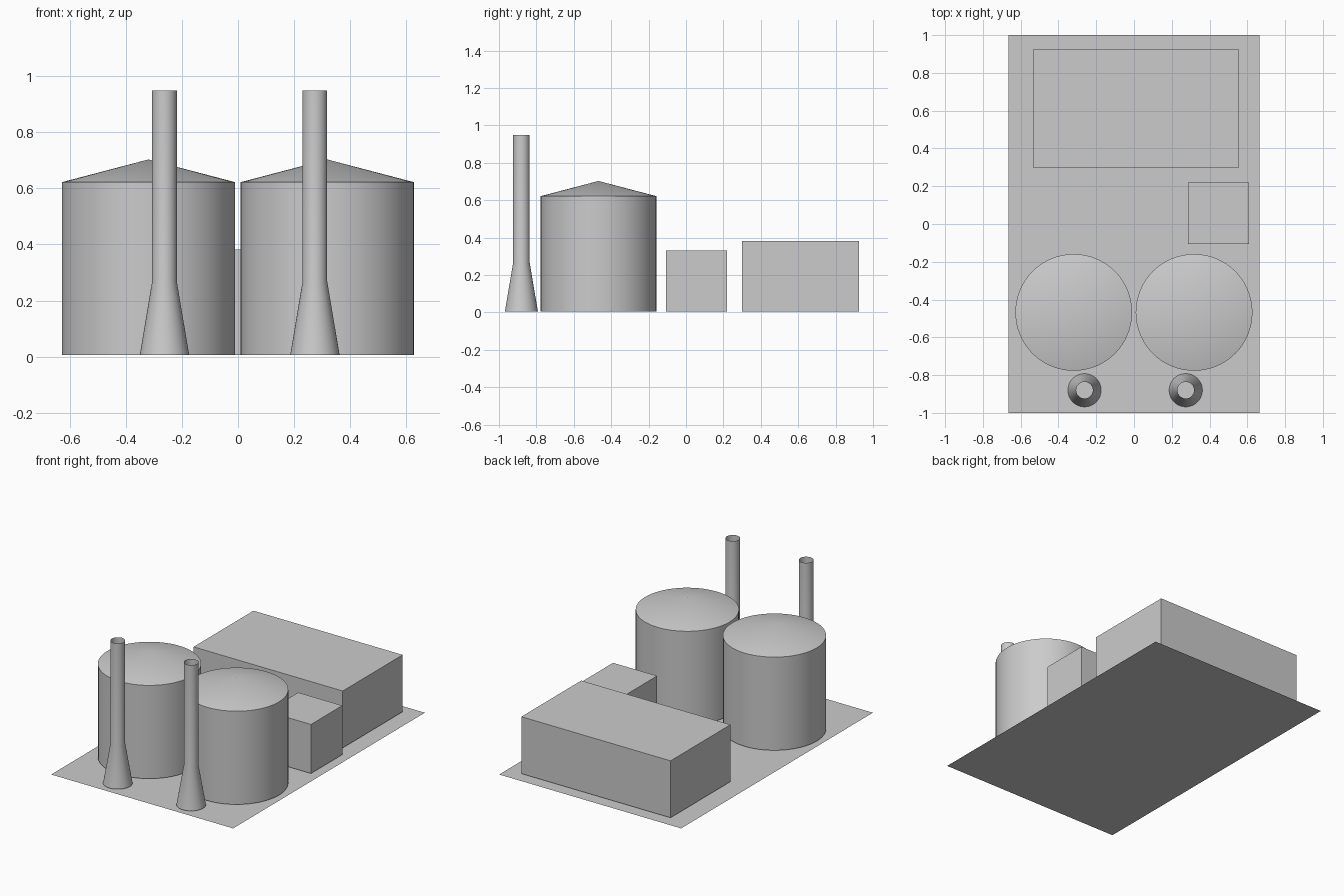
import bpy
import bmesh
import math

cube = bpy.data.objects.get("Cube")
if cube:
    bpy.data.objects.remove(cube, do_unlink=True)

BASE = 0.006   # buildings sit just above the ground sheet
SIDES = 64

grey = bpy.data.materials.new("plain grey")
grey.use_nodes = True
colour = (0.6, 0.6, 0.6, 1)
grey.diffuse_color = colour
grey.node_tree.nodes["Principled BSDF"].inputs["Base Color"].default_value = colour


def finish(name, bm, location, smooth=False):
    mesh = bpy.data.meshes.new(name)
    bm.to_mesh(mesh)
    bm.free()
    mesh.materials.append(grey)
    obj = bpy.data.objects.new(name, mesh)
    obj.location = location
    bpy.context.collection.objects.link(obj)
    if smooth:
        bpy.ops.object.select_all(action="DESELECT")
        obj.select_set(True)
        bpy.context.view_layer.objects.active = obj
        bpy.ops.object.shade_smooth_by_angle(angle=math.radians(30))
    return obj


def box(name, x0, x1, y0, y1, height):
    bm = bmesh.new()
    bmesh.ops.create_cube(bm, size=1)
    bmesh.ops.scale(bm, vec=(x1 - x0, y1 - y0, height - BASE), verts=bm.verts)
    finish(name, bm, ((x0 + x1) / 2, (y0 + y1) / 2, (height + BASE) / 2))


def turned(name, x, y, profile):
    """Spin a (radius, height) profile, listed from bottom to top."""
    bm = bmesh.new()
    verts = [bm.verts.new((r, 0, z)) for r, z in profile]
    edges = [bm.edges.new(pair) for pair in zip(verts, verts[1:])]
    bmesh.ops.spin(bm, geom=verts + edges, axis=(0, 0, 1), cent=(0, 0, 0),
                   angle=math.tau, steps=SIDES)
    bmesh.ops.remove_doubles(bm, verts=bm.verts, dist=0.0005)
    bmesh.ops.recalc_face_normals(bm, faces=bm.faces)
    # Make open shells face outward
    side = max(bm.faces, key=lambda f: f.calc_center_median().xy.length)
    if side.normal.xy.dot(side.calc_center_median().xy) < 0:
        bmesh.ops.reverse_faces(bm, faces=bm.faces)
    finish(name, bm, (x, y, 0), smooth=True)


# Ground sheet
bm = bmesh.new()
bmesh.ops.create_grid(bm, x_segments=1, y_segments=1, size=1)
bmesh.ops.scale(bm, vec=(0.665, 1, 1), verts=bm.verts)
finish("ground_sheet", bm, (0, 0, 0))

# Buildings
box("main_building", -0.534, 0.556, 0.299, 0.924, 0.382)
box("small_building", 0.286, 0.608, -0.107, 0.22, 0.33)

# Storage tanks with shallow conical roofs
tank = [(0, BASE), (0.309, BASE), (0.309, 0.622), (0, 0.703)]
for side, x in (("right", -0.319), ("left", 0.318)):
    turned(side + "_tank", x, -0.468, tank)

# Open chimneys with flared feet
chimney = [(0.088, BASE), (0.044, 0.268), (0.044, 0.948)]
for side, x in (("right", -0.262), ("left", 0.274)):
    turned(side + "_chimney", x, -0.88, chimney)
